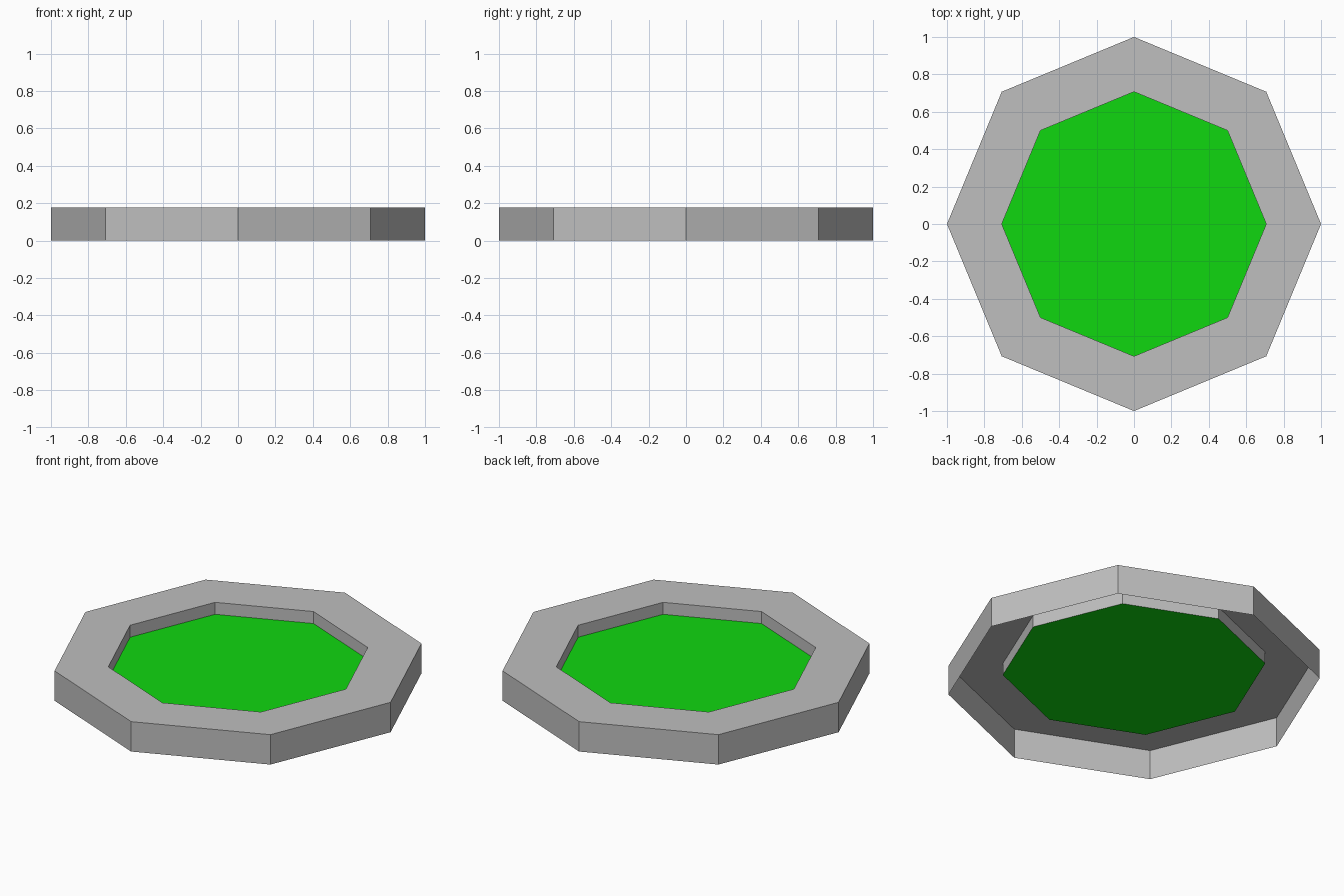
import bpy
import bmesh
from math import cos, sin, pi

SIDES = 8
OUTER, INNER = 1.0, 0.707
HEIGHT, FLOOR = 0.177, 0.106

cube = bpy.data.objects.get("Cube")
if cube:
    bpy.data.objects.remove(cube, do_unlink=True)


def make_material(name, color):
    mat = bpy.data.materials.new(name)
    mat.use_nodes = True
    mat.diffuse_color = color
    mat.node_tree.nodes["Principled BSDF"].inputs["Base Color"].default_value = color
    return mat


def loop(bm, radius, z):
    """One octagon of vertices with corners on the axes."""
    angles = [2 * pi * i / SIDES for i in range(SIDES)]
    return [bm.verts.new((radius * cos(a), radius * sin(a), z)) for a in angles]


def finish(bm, name, mat):
    mesh = bpy.data.meshes.new(name)
    bm.to_mesh(mesh)
    bm.free()
    mesh.materials.append(mat)
    obj = bpy.data.objects.new(name, mesh)
    bpy.context.collection.objects.link(obj)
    return obj


stone = make_material("stone grey", (0.52, 0.52, 0.52, 1))
green = make_material("bright green", (0.005, 0.68, 0.005, 1))

# Rim: outer wall, flat top and inner wall, open underneath
bm = bmesh.new()
profile = [(OUTER, 0), (OUTER, HEIGHT), (INNER, HEIGHT), (INNER, FLOOR)]
loops = [loop(bm, r, z) for r, z in profile]
for low, high in zip(loops, loops[1:]):
    for i in range(SIDES):
        j = (i + 1) % SIDES
        bm.faces.new((low[i], low[j], high[j], high[i]))
finish(bm, "rim", stone)

# Sunken floor panel
bm = bmesh.new()
bm.faces.new(loop(bm, INNER, FLOOR))
finish(bm, "floor_panel", green)
